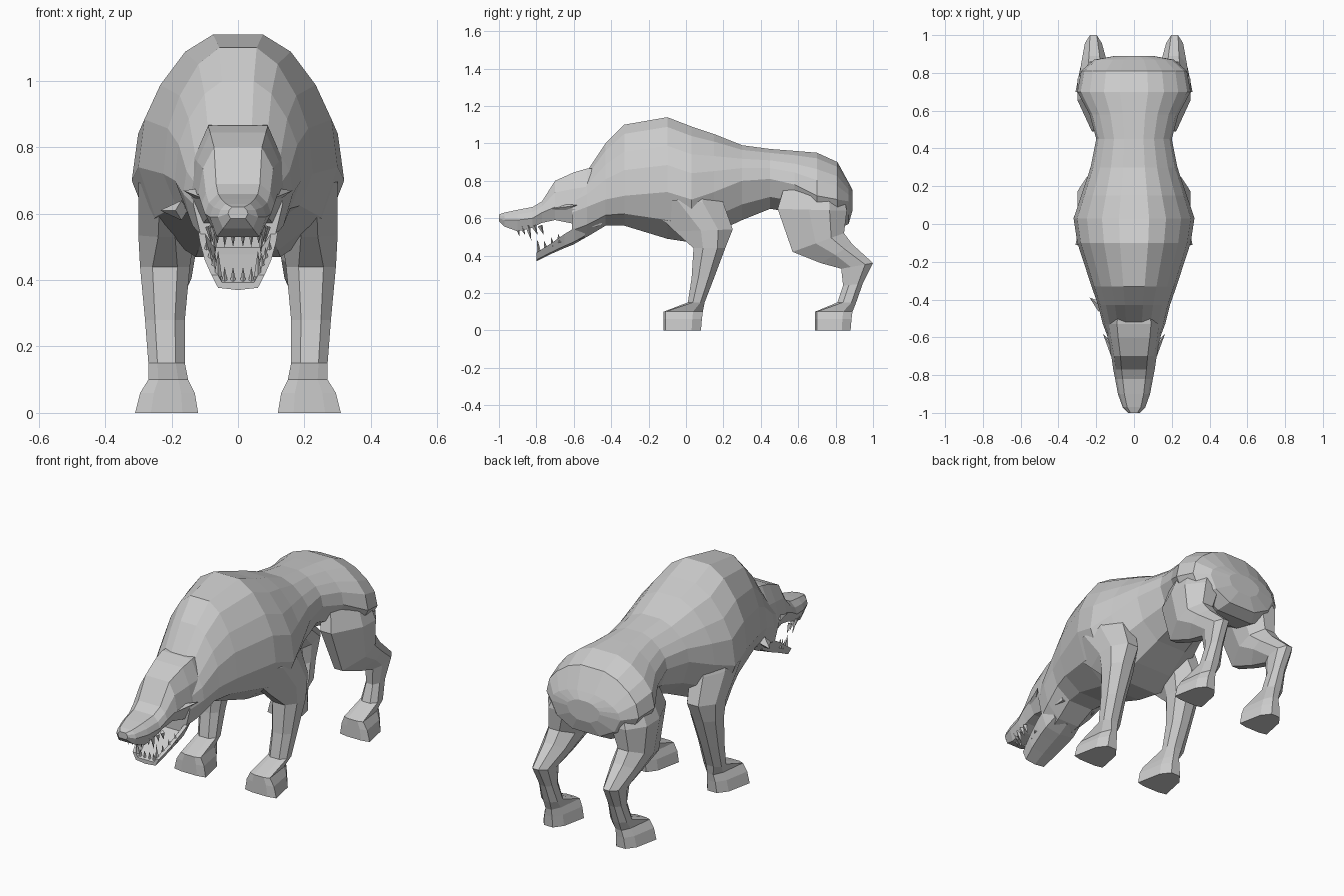
import bpy
import bmesh
from mathutils import Vector

if "Cube" in bpy.data.objects:
    bpy.data.objects.remove(bpy.data.objects["Cube"], do_unlink=True)

grey = bpy.data.materials.new("plain grey")
grey.use_nodes = True
shade = (0.6, 0.6, 0.6, 1)
grey.diffuse_color = shade
grey.node_tree.nodes["Principled BSDF"].inputs["Base Color"].default_value = shade

# Half cross-sections as (width, height) factors, from top to bottom
BODY = [(.25, 1), (.53, .87), (.78, .62), (.94, .36), (1, 0), (.83, -.6), (.4, -1)]
HEAD = [(.6, 1), (.88, .55), (1, 0), (.75, -1)]
# Whole cross-sections of paw, shank and upper leg as (across, front to back)
PAW = [(-.5, -1), (.5, -1), (1, -.9), (.7, .5), (.3, 1), (-.3, 1), (-.7, .5), (-1, -.9)]
SHANK = [(-.5, -1), (.5, -1), (1, -.4), (1, .5), (.4, 1), (-.4, 1), (-1, .5), (-1, -.4)]
UPPER = [(-.3, -1), (.3, -1), (1, -.1), (1, .5), (.4, 1), (-.4, 1), (-1, .5), (-1, -.1)]
LEG_SHAPES = [PAW] * 3 + [SHANK] * 3 + [UPPER] * 4


def finish(name, bm):
    bmesh.ops.recalc_face_normals(bm, faces=bm.faces)
    mesh = bpy.data.meshes.new(name)
    bm.to_mesh(mesh)
    bm.free()
    mesh.materials.append(grey)
    obj = bpy.data.objects.new(name, mesh)
    bpy.context.collection.objects.link(obj)
    return obj


def loft(name, rings):
    """Skin a row of equal-length point rings and cap both ends."""
    bm = bmesh.new()
    rows = [[bm.verts.new(p) for p in ring] for ring in rings]
    count = len(rows[0])
    for a, b in zip(rows, rows[1:]):
        for i in range(count):
            j = (i + 1) % count
            bm.faces.new((a[i], a[j], b[j], b[i]))
    bm.faces.new(rows[0])
    bm.faces.new(rows[-1])
    return finish(name, bm)


def section(half, y, top, bottom, width, middle):
    """Mirrored upright ring at y."""
    right = [Vector((u * width, y, middle + v * (top - middle if v > 0 else middle - bottom)))
             for u, v in half]
    return right + [Vector((-p.x, p.y, p.z)) for p in reversed(right)]


def limb_ring(shape, z_front, z_back, front, back, inner, outer, side):
    """Ring around a leg, tilted from its front to its back edge."""
    ring = []
    for u, v in shape:
        t = (v + 1) / 2
        x = (inner + outer) / 2 + u * (outer - inner) / 2
        ring.append(Vector((side * x, front + t * (back - front),
                            z_front + t * (z_back - z_front))))
    return ring


def spike(name, base, tip, radius):
    """Four-sided pointed cone between two points."""
    base, tip = Vector(base), Vector(tip)
    axis = tip - base
    bm = bmesh.new()
    bmesh.ops.create_cone(bm, cap_ends=True, segments=4, radius1=radius,
                          radius2=0, depth=axis.length)
    turn = axis.to_track_quat("Z", "Y")
    for v in bm.verts:
        v.co = turn @ v.co + (base + tip) / 2
    return finish(name, bm)


# Torso: cheeks, neck, humped shoulders, waist and rump
torso = [
    (-.61, .79, .47, .135, .63), (-.53, .85, .50, .165, .66),
    (-.43, 1.0, .56, .19, .70), (-.33, 1.1, .56, .225, .72),
    (-.1, 1.14, .49, .30, .74), (.03, 1.09, .47, .32, .70),
    (.15, 1.05, .52, .28, .74), (.3, .99, .59, .23, .80),
    (.45, .97, .65, .20, .81), (.58, .96, .63, .235, .78),
    (.7, .95, .56, .30, .72), (.81, .9, .54, .28, .70),
    (.87, .79, .57, .21, .69), (.89, .75, .64, .1, .70)]
loft("torso", [section(BODY, *r) for r in torso])

# Skull, brow and snout
skull = [
    (-.45, .87, .56, .14, .68), (-.53, .865, .55, .15, .65),
    (-.6, .845, .57, .14, .65), (-.70, .80, .59, .12, .66),
    (-.77, .69, .575, .11, .63), (-.82, .66, .55, .10, .60),
    (-.9, .645, .53, .085, .59), (-.97, .63, .555, .06, .59),
    (-1.0, .62, .585, .03, .60)]
loft("skull_and_snout", [section(HEAD, *r) for r in skull])


# Lower jaw: an open trough
def jaw_ring(y, top, bottom, width):
    rise = top - bottom
    half = [(0, bottom), (width * .75, bottom + rise * .15), (width, top),
            (width - .02, top), (width * .6, bottom + rise * .5)]
    right = [Vector((x, y, z)) for x, z in half]
    return right + [Vector((-p.x, p.y, p.z)) for p in reversed(right[1:])]


jaw = [(-.54, .57, .495, .11), (-.6, .545, .46, .12), (-.65, .515, .44, .115),
       (-.73, .46, .405, .10), (-.80, .415, .37, .08)]
loft("lower_jaw", [jaw_ring(*r) for r in jaw])

# Legs, from the ground upward
front_leg = [
    (0, 0, -.12, .08, .12, .31), (.06, .06, -.12, .085, .13, .295),
    (.1, .1, -.12, .09, .15, .27),
    (.15, .15, .01, .10, .16, .27), (.28, .28, .03, .15, .16, .28),
    (.44, .44, .04, .21, .145, .295), (.53, .54, -.06, .25, .13, .30),
    (.70, .68, -.24, .20, .11, .30), (.84, .80, -.18, .15, .08, .275),
    (.95, .92, -.1, .04, .05, .2)]
hind_leg = [
    (0, 0, .69, .88, .13, .31), (.06, .06, .69, .885, .14, .295),
    (.1, .1, .69, .89, .155, .27),
    (.15, .15, .81, .91, .16, .26), (.24, .25, .84, .945, .17, .25),
    (.33, .36, .83, 1.0, .17, .26), (.36, .46, .72, .89, .14, .28),
    (.42, .52, .57, .845, .13, .29), (.65, .64, .49, .86, .08, .30),
    (.85, .78, .55, .83, .06, .235)]
for side, label in ((1, "left"), (-1, "right")):
    for name, rows in (("front_leg", front_leg), ("hind_leg", hind_leg)):
        loft(f"{label}_{name}", [limb_ring(shape, *r, side)
                                 for shape, r in zip(LEG_SHAPES, rows)])

    # Brow ridge over the eye
    spike(f"{label}_brow", (side * .09, -.70, .65), (side * .165, -.58, .67), .03)

    # Teeth along both jaws, with long fangs at the front
    for i in range(4):
        t = i / 3
        x, y = side * (.065 + .02 * t), -.88 + .1 * t
        spike(f"{label}_upper_tooth_{i}", (x, y, .56),
              (x * .95, y + .02, .48 if i == 1 else .51), .014)
        x, y, z = side * (.06 + .035 * t), -.785 + .11 * t, .41 + .06 * t
        spike(f"{label}_lower_tooth_{i}", (x, y, z),
              (x, y - .01, z + (.08 if i == 0 else .05)), .012)
    for i in range(2):
        x = side * (.015 + .025 * i)
        spike(f"{label}_lower_incisor_{i}", (x, -.785, .39), (x, -.79, .44), .01)
        spike(f"{label}_upper_incisor_{i}", (x, -.9, .55), (x, -.89, .5), .01)

# Small torn ear on the right side
spike("right_ear", (-.17, -.44, .61), (-.235, -.39, .61), .03)
